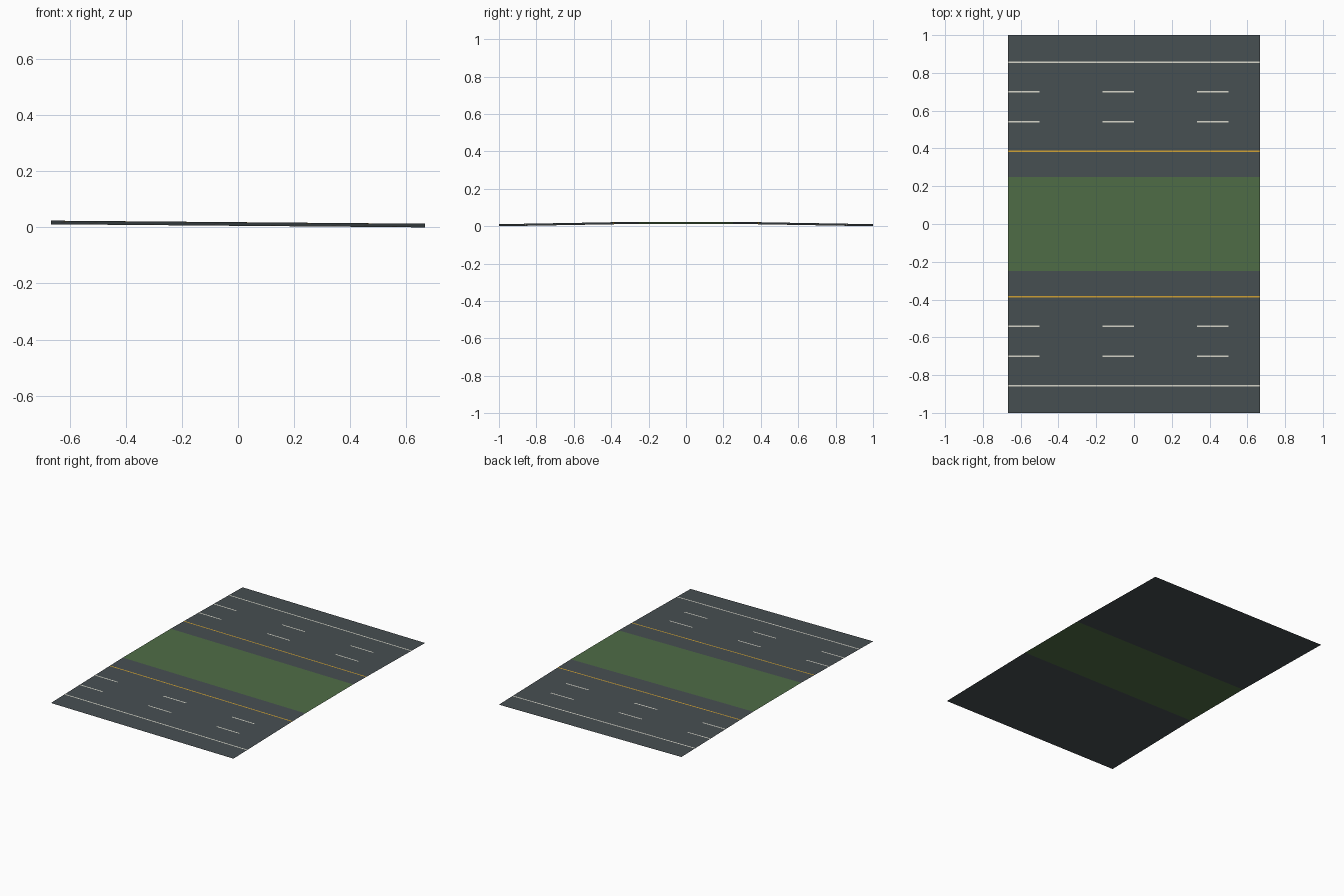
import bpy

if "Cube" in bpy.data.objects:
    bpy.data.objects.remove(bpy.data.objects["Cube"])

HALF_X = 0.667       # half length along the road
MEDIAN_Y = 0.25      # half width of the grass median
CROWN = 0.013        # rise from outer edge to median
GRADE = 0.011        # drop from the -x end to the +x end


def material(name, rgb):
    m = bpy.data.materials.new(name)
    m.diffuse_color = (*rgb, 1)
    m.use_nodes = True
    m.node_tree.nodes["Principled BSDF"].inputs["Base Color"].default_value = m.diffuse_color
    return m


asphalt = material("asphalt_grey", (0.063, 0.078, 0.084))
grass = material("grass_green", (0.078, 0.152, 0.062))
white = material("line_white", (0.68, 0.67, 0.59))
yellow = material("line_yellow", (0.63, 0.36, 0.035))


def height(x, y):
    """Road surface: gentle grade in x, flat median, cross fall to the edges."""
    fall = max(0.0, abs(y) - MEDIAN_Y) / (1 - MEDIAN_Y)
    return GRADE * (HALF_X - x) / (2 * HALF_X) + CROWN * (1 - fall)


def strips(name, rects, mat, lift=0.0):
    """Sheet patches (x0, x1, y0, y1) laid on the road surface."""
    verts, faces = [], []
    for x0, x1, y0, y1 in rects:
        n = len(verts)
        for x, y in ((x0, y0), (x1, y0), (x1, y1), (x0, y1)):
            verts.append((x, y, height(x, y) + lift))
        faces.append((n, n + 1, n + 2, n + 3))
    mesh = bpy.data.meshes.new(name)
    mesh.from_pydata(verts, [], faces)
    mesh.materials.append(mat)
    obj = bpy.data.objects.new(name, mesh)
    bpy.context.collection.objects.link(obj)


# Grass median
strips("median", [(-HALF_X, HALF_X, -MEDIAN_Y, MEDIAN_Y)], grass)

for side, label in ((-1, "front"), (1, "back")):
    def band(y, width, x0=-HALF_X, x1=HALF_X):
        return (x0, x1, side * y - width / 2, side * y + width / 2)

    # Carriageway
    strips(label + "_carriageway", [band((1 + MEDIAN_Y) / 2, 1 - MEDIAN_Y)], asphalt)

    # Solid lines: yellow near the median, white at the outer shoulder
    strips(label + "_inner_line", [band(0.386, 0.008)], yellow, 0.0006)
    strips(label + "_outer_line", [band(0.857, 0.008)], white, 0.0006)

    # Lane dashes
    dashes = [band(y, 0.008, -HALF_X + 0.5 * i, -HALF_X + 0.5 * i + 0.167)
              for y in (0.541, 0.699) for i in range(3)]
    strips(label + "_lane_dashes", dashes, white, 0.0006)
